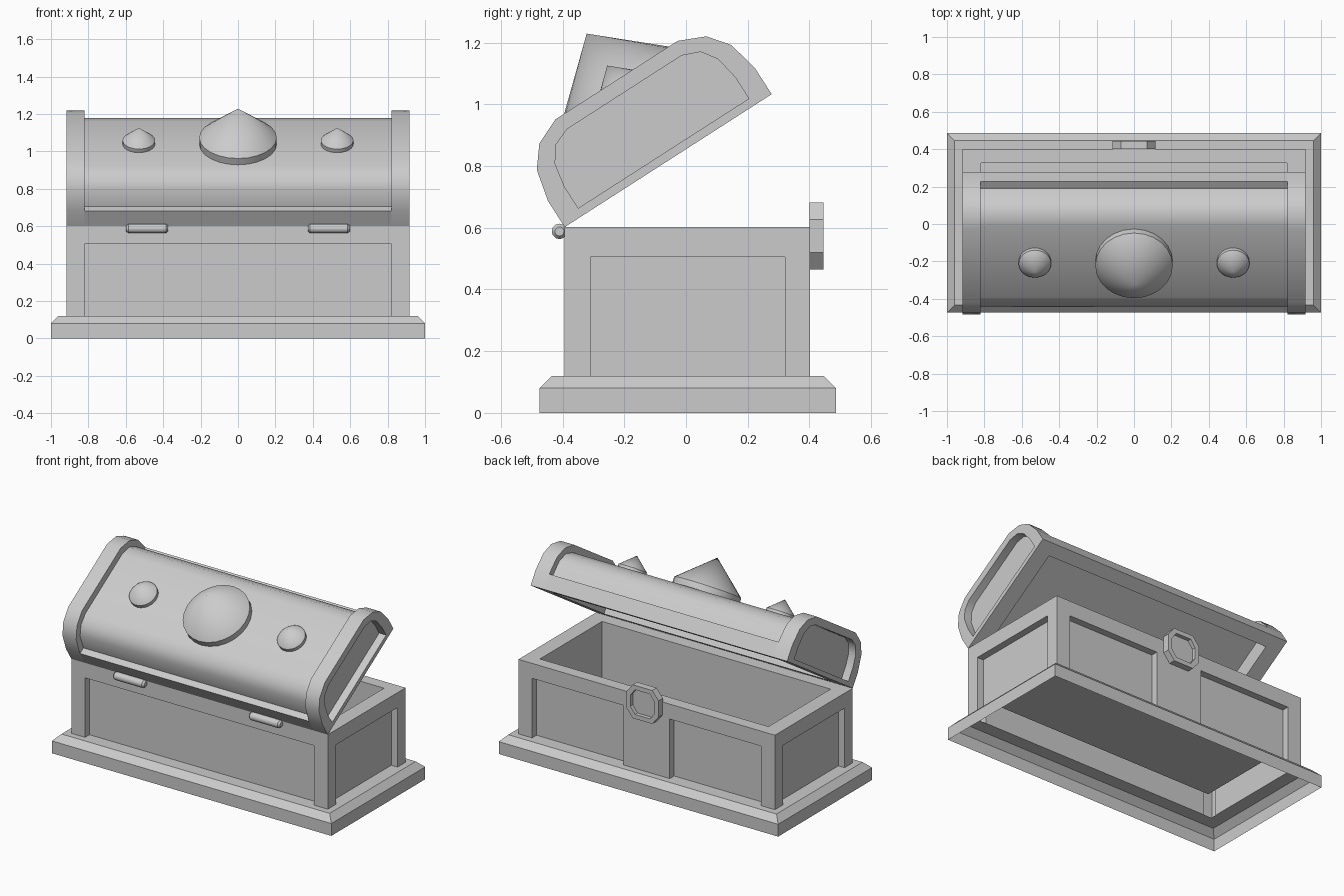
import bpy, bmesh
from math import sin, cos, pi, radians
from mathutils import Matrix, Vector

if "Cube" in bpy.data.objects:
    bpy.data.objects.remove(bpy.data.objects["Cube"])


def loft(name, loops, cap_start=False, cap_end=False, drop=None, matrix=None, smooth=None):
    """Skin a list of equal-length closed loops into a mesh object."""
    bm = bmesh.new()
    rings = [[bm.verts.new(p) for p in loop] for loop in loops]
    n = len(rings[0])
    for a, b in zip(rings, rings[1:]):
        for i in range(n):
            j = (i + 1) % n
            bm.faces.new((a[i], a[j], b[j], b[i]))
    if cap_start:
        bm.faces.new(rings[0])
    if cap_end:
        bm.faces.new(rings[-1])
    bmesh.ops.remove_doubles(bm, verts=bm.verts, dist=1e-5)
    bmesh.ops.recalc_face_normals(bm, faces=bm.faces)
    if drop:
        dead = [f for f in bm.faces if drop(f.calc_center_median())]
        bmesh.ops.delete(bm, geom=dead, context='FACES')
    if matrix:
        bm.transform(matrix)
    me = bpy.data.meshes.new(name)
    bm.to_mesh(me)
    bm.free()
    ob = bpy.data.objects.new(name, me)
    bpy.context.collection.objects.link(ob)
    if smooth:
        bpy.ops.object.select_all(action='DESELECT')
        ob.select_set(True)
        bpy.context.view_layer.objects.active = ob
        bpy.ops.object.shade_smooth_by_angle(angle=radians(smooth))
    return ob


def rect(x0, x1, y0, y1, z):
    return [(x0, y0, z), (x1, y0, z), (x1, y1, z), (x0, y1, z)]


def box(name, x0, x1, y0, y1, z0, z1):
    return loft(name, [rect(x0, x1, y0, y1, z0), rect(x0, x1, y0, y1, z1)], True, True)


W, YF, YB, TOP = 0.918, -0.393, 0.402, 0.602     # body half width, front, back, rim height

# plinth: open underneath, with chamfered top edge
loft("plinth", [rect(-1, 1, -0.474, 0.486, 0),
                rect(-1, 1, -0.474, 0.486, 0.08),
                rect(-0.96, 0.96, -0.434, 0.446, 0.12),
                rect(-0.873, 0.873, YF + 0.045, YB - 0.045, 0.12)])

# body: box with cavity, recessed panels cut into all sides
body = loft("chest_body", [rect(-W, W, YF, YB, 0.12), rect(-W, W, YF, YB, TOP),
                           rect(-0.818, 0.818, -0.31, 0.325, TOP),
                           rect(-0.818, 0.818, -0.31, 0.325, 0.24)], True, True)
D = 0.045
cutters = [box("cut_front", -0.82, 0.82, YF - 0.1, YF + D, 0.05, 0.505)]
for s in (-1, 1):
    xs = sorted((s * 0.165, s * 0.82))
    cutters.append(box("cut_back", *xs, YB - D, YB + 0.1, 0.05, 0.505))
    xs = sorted((s * (W - D), s * (W + 0.1)))
    cutters.append(box("cut_side", *xs, -0.31, 0.32, 0.05, 0.505))
bpy.context.view_layer.objects.active = body
for c in cutters:
    m = body.modifiers.new("panel", 'BOOLEAN')
    m.operation, m.solver, m.object = 'DIFFERENCE', 'EXACT', c
    bpy.ops.object.modifier_apply(modifier=m.name)
    bpy.data.objects.remove(c)

# open the underside of the body
bm = bmesh.new()
bm.from_mesh(body.data)
bmesh.ops.delete(bm, geom=[f for f in bm.faces if all(v.co.z < 0.1205 for v in f.verts)],
                 context='FACES')
bm.to_mesh(body.data)
bm.free()


# lock: octagonal ring plate on the back
def octagon(inset, y):
    a, b = 0.115 - inset, 0.108 - inset
    ca, cb = a - 0.045 + inset * 0.4, b - 0.055 + inset * 0.4
    ca, cb = min(ca, a), min(cb, b)
    pts = [(a, cb), (ca, b), (-ca, b), (-a, cb), (-a, -cb), (-ca, -b), (ca, -b), (a, -cb)]
    return [(x, y, 0.573 + z) for x, z in pts]


loft("lock_plate", [octagon(0, YB - 0.002), octagon(0, 0.445),
                    octagon(0.028, 0.445), octagon(0.028, 0.42)], True, True)

# hinge barrels
for s in (-1, 1):
    loops = [[(s * 0.486 + x, -0.41 + r * cos(2 * pi * i / 12), 0.588 + r * sin(2 * pi * i / 12))
              for i in range(12)]
             for x, r in ((-0.112, 0.015), (-0.1, 0.025), (0.1, 0.025), (0.112, 0.015))]
    loft("hinge", loops, True, True, smooth=35)

# lid, modelled closed with the hinge line at the origin, then swung open
LID = Matrix.Translation((0, YF, TOP)) @ Matrix.Rotation(radians(32.7), 4, 'X')
L = 0.797


def mirrored(half):
    return half + [(L - u, v) for u, v in reversed(half)]


outer = mirrored([(0, 0), (0, 0.1), (0.024, 0.205), (0.077, 0.272), (0.163, 0.31)])
panel = mirrored([(0.07, 0.028), (0.07, 0.11), (0.085, 0.19), (0.12, 0.24), (0.178, 0.263)])
vault = mirrored([(0, 0), (0, 0.095), (0.042, 0.095), (0.062, 0.19), (0.108, 0.243), (0.175, 0.265)])


def slab(profile, x):
    return [(x, u, v) for u, v in profile]


def underside(c):
    return abs(c.z) < 1e-4


loft("lid_vault", [slab(vault, -0.82), slab(vault, 0.82)], drop=underside, matrix=LID, smooth=40)
for s in (-1, 1):
    loft("lid_end", [slab(outer, s * 0.82), slab(outer, s * W), slab(panel, s * W),
                     slab(panel, s * (W - 0.05))], True, True, underside, LID, 40)
loft("lid_lining", [rect(-W, W, 0, L, 0), rect(-0.815, 0.815, 0.08, L - 0.08, 0),
                    rect(-0.815, 0.815, 0.08, L - 0.08, 0.1)], cap_end=True, matrix=LID)

# cone studs on the lid: one large, two small
for x, r, base, apex in ((0, 0.207, 0.305, 0.489), (-0.53, 0.087, 0.288, 0.366), (0.53, 0.087, 0.288, 0.366)):
    loops = [[(x + k * cos(2 * pi * i / 24), L / 2 + k * sin(2 * pi * i / 24), v) for i in range(24)]
             for k, v in ((r, 0.26), (r, base), (0, apex))]
    loft("lid_stud", loops, matrix=LID, smooth=40)
